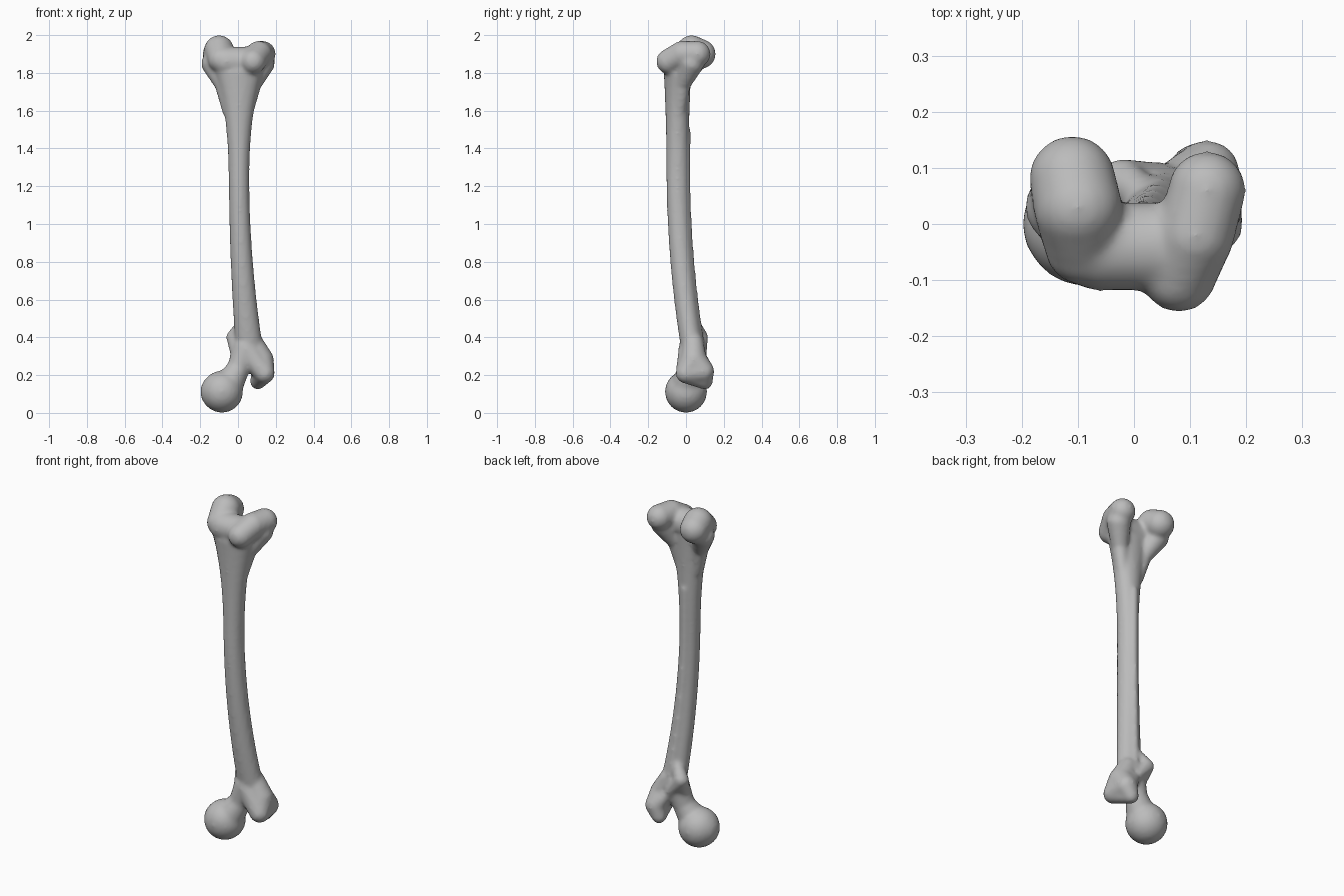
import bpy, bmesh
from mathutils import Vector

cube = bpy.data.objects.get("Cube")
if cube:
    bpy.data.objects.remove(cube, do_unlink=True)

bone_grey = bpy.data.materials.new("bone_grey")
bone_grey.use_nodes = True
colour = (0.5, 0.5, 0.5, 1)
bone_grey.diffuse_color = colour
bone_grey.node_tree.nodes["Principled BSDF"].inputs["Base Color"].default_value = colour

# One unit sphere, reused for every volume of the bone
template = bmesh.new()
bmesh.ops.create_icosphere(template, subdivisions=3, radius=1)
sphere_points = [v.co.copy() for v in template.verts]
sphere_faces = [[v.index for v in face.verts] for face in template.faces]
template.free()
points, faces = [], []


def add_ellipsoid(centre, radii):
    """Add one closed ellipsoid to the raw volume of the bone."""
    offset = len(points)
    scale = Vector(radii)
    points.extend(centre + p * scale.x if scale.x == scale.y == scale.z
                  else centre + Vector(a * b for a, b in zip(p, scale))
                  for p in sphere_points)
    faces.extend([offset + i for i in face] for face in sphere_faces)


def ball(x, y, z, radius):
    """A landmark: position and radius together, so that it can be blended."""
    return Vector((x, y, z, radius))


def sweep(*landmarks):
    """Fill the path through the landmarks with closely overlapping balls."""
    for start, end in zip(landmarks, landmarks[1:]):
        count = max(2, round((end - start).length / 0.025))
        for i in range(count + 1):
            blend = start.lerp(end, i / count)
            add_ellipsoid(blend.xyz, [blend.w] * 3)


# Shaft: bows toward the hip, widens toward the knee, with a ridge down the back
bottom, top, count = 0.34, 1.8, 60
for i in range(count + 1):
    z = bottom + (top - bottom) * i / count
    bow = max(0, 1.3 - z) ** 2
    flare = max(0, z - 1.1) ** 3
    centre = Vector((0.005 + 0.06 * bow, 0.085 * bow - 0.045, z))
    width = 0.055 + 0.02 * bow + 0.2 * flare
    depth = 0.06 + 0.04 * flare
    add_ellipsoid(centre, (width, depth, depth))
    if z < 1.5:
        ridge = centre + Vector((0, depth - 0.01, 0))
        add_ellipsoid(ridge, (0.02, 0.02, 0.03))

# Flared edges running up from the shaft to both knuckles
for side in (-1, 1):
    edge_low = ball(side * 0.05, -0.035, 1.6, 0.035)
    edge_middle = ball(side * 0.08, -0.02, 1.74, 0.045)
    edge_high = ball(side * 0.13, 0.03, 1.85, 0.065)
    sweep(edge_low, edge_middle, edge_high)

# Taller knuckle, arched from front to back
tall_front = ball(-0.09, -0.04, 1.87, 0.07)
tall_top = ball(-0.1, 0.03, 1.92, 0.08)
tall_back = ball(-0.11, 0.08, 1.9, 0.078)
sweep(tall_front, tall_top, tall_back)

# Slanted knuckle
slant_front = ball(0.08, -0.09, 1.86, 0.068)
slant_top = ball(0.11, -0.02, 1.9, 0.07)
slant_back = ball(0.13, 0.06, 1.9, 0.07)
sweep(slant_front, slant_top, slant_back)

# Groove floor between the knuckles
groove_right = ball(-0.06, -0.04, 1.86, 0.08)
groove_left = ball(0.06, -0.04, 1.86, 0.08)
sweep(groove_right, groove_left)

# Ball head on its neck
head = ball(-0.085, 0, 0.112, 0.112)
head_side = ball(-0.1, 0, 0.112, 0.1)
neck_start = ball(-0.05, 0, 0.15, 0.08)
neck_middle = ball(0, 0.02, 0.23, 0.06)
neck_root = ball(0.04, 0.03, 0.34, 0.07)
sweep(head, head_side)
sweep(neck_start, neck_middle, neck_root)

# Large outer knob, with a broad front and a hooked tip at the back
knob_root = ball(0.08, 0.04, 0.37, 0.055)
knob_side = ball(0.12, 0.04, 0.28, 0.07)
knob_front = ball(0.14, 0, 0.21, 0.055)
knob_back = ball(0.13, 0.09, 0.22, 0.06)
knob_tip = ball(0.105, 0.1, 0.165, 0.042)
sweep(knob_root, knob_side, knob_front, knob_back)
sweep(knob_side, knob_back, knob_tip, knob_front)
sweep(neck_root, knob_front)

# Small inner knob and the crest joining it to the large one
inner_top = ball(0.02, 0.05, 0.47, 0.03)
inner_knob = ball(-0.02, 0.075, 0.4, 0.043)
inner_base = ball(0, 0.04, 0.33, 0.045)
crest = ball(0.06, 0.085, 0.3, 0.025)
sweep(inner_top, inner_knob, inner_base)
sweep(inner_knob, crest, knob_back)

mesh = bpy.data.meshes.new("leg_bone")
mesh.from_pydata(points, [], faces)
mesh.materials.append(bone_grey)
bone = bpy.data.objects.new("leg_bone", mesh)
bpy.context.collection.objects.link(bone)

# Fuse the volumes into one skin and soften the joins
fuse = bone.modifiers.new("fuse", "REMESH")
fuse.mode = "VOXEL"
fuse.voxel_size = 0.01
fuse.use_smooth_shade = True
soften = bone.modifiers.new("soften", "SMOOTH")
soften.factor = 0.5
soften.iterations = 10
